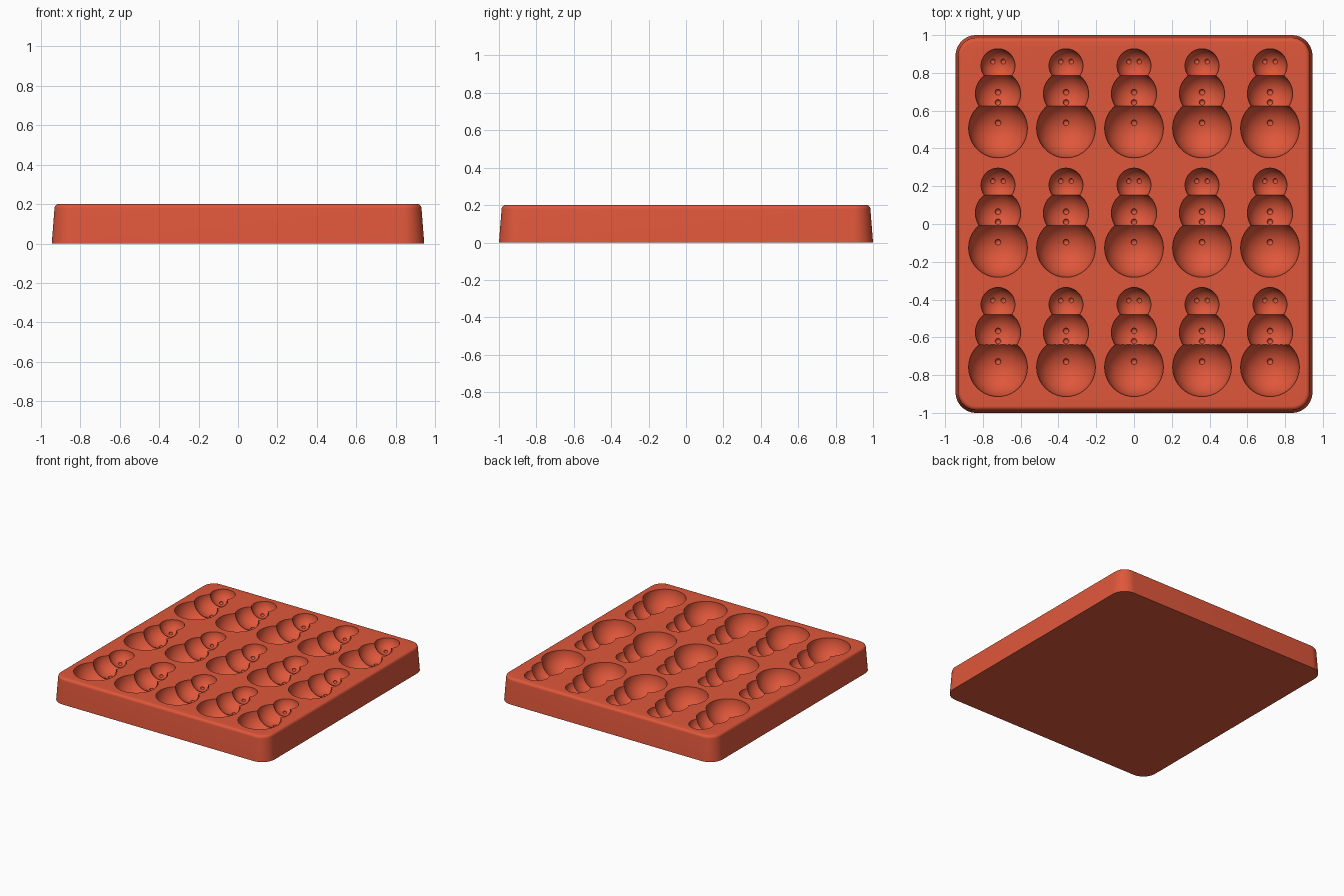
import bpy, bmesh, math
from mathutils import Matrix

cube = bpy.data.objects.get("Cube")
if cube:
    bpy.data.objects.remove(cube, do_unlink=True)

red = bpy.data.materials.new("brick_red")
red.use_nodes = True
color = (0.74, 0.095, 0.043, 1)
red.diffuse_color = color
red.node_tree.nodes["Principled BSDF"].inputs["Base Color"].default_value = color

TOP = 0.2
HALF_X, HALF_Y, CORNER = 0.945, 1.0, 0.11
COLUMNS = [0.36 * i for i in range(-2, 3)]
ROWS = [0.632 * i for i in (1, 0, -1)]


def make_object(name, bm):
    mesh = bpy.data.meshes.new(name)
    bm.to_mesh(mesh)
    bm.free()
    mesh.materials.append(red)
    obj = bpy.data.objects.new(name, mesh)
    bpy.context.collection.objects.link(obj)
    return obj


def rounded_ring(bm, inset, z, steps=12):
    """One rounded-rectangle loop of vertices."""
    r = CORNER - inset
    ring = []
    for k, (sx, sy) in enumerate([(1, 1), (-1, 1), (-1, -1), (1, -1)]):
        for s in range(steps + 1):
            a = math.pi / 2 * (k + s / steps)
            ring.append(bm.verts.new((sx * (HALF_X - CORNER) + r * math.cos(a),
                                      sy * (HALF_Y - CORNER) + r * math.sin(a), z)))
    return ring


# Tray body: drafted walls with a filleted top rim
bm = bmesh.new()
fillet = 0.022
profile = [(0, 0)]
for s in range(7):
    a = math.pi / 2 * s / 6
    profile.append((0.014 + fillet * (1 - math.cos(a)), TOP - fillet * (1 - math.sin(a))))
rings = [rounded_ring(bm, inset, z) for inset, z in profile]
for low, high in zip(rings, rings[1:]):
    for i in range(len(low)):
        j = (i + 1) % len(low)
        bm.faces.new((low[i], low[j], high[j], high[i]))
bm.faces.new(rings[0][::-1])
bm.faces.new(rings[-1])
bmesh.ops.recalc_face_normals(bm, faces=bm.faces[:])
tray = make_object("mold_tray", bm)


def carve(name, spots, radius, segments):
    """Cut a sphere at each (x, y, z) spot in every snowman cavity."""
    bm = bmesh.new()
    for cx in COLUMNS:
        for cy in ROWS:
            for x, y, z in spots:
                bmesh.ops.create_uvsphere(
                    bm, u_segments=segments, v_segments=segments // 2 + 1, radius=radius,
                    matrix=Matrix.Translation((cx + x, cy + y, z)))
    cutter = make_object(name, bm)
    cutter.hide_render = True
    mod = tray.modifiers.new(name, "BOOLEAN")
    mod.operation = "DIFFERENCE"
    mod.solver = "EXACT"
    mod.object = cutter
    bpy.context.view_layer.objects.active = tray
    bpy.ops.object.modifier_apply(modifier=mod.name)
    bpy.data.objects.remove(cutter, do_unlink=True)


# Body, chest and head hollows as (centre y, radius)
BODY, CHEST, HEAD = (-0.126, 0.156), (0.058, 0.12), (0.206, 0.09)
for name, (y, r) in zip(("body_hollow", "chest_hollow", "head_hollow"), (BODY, CHEST, HEAD)):
    carve(name, [(0, y, TOP)], r, 40)


def on_hollow(part, x, y):
    """Point on the floor of a hollow."""
    centre, r = part
    return (x, y, TOP - math.sqrt(r * r - x * x - (y - centre) ** 2))


# Button and eye dimples
carve("button_dimples", [on_hollow(BODY, 0, -0.096), on_hollow(CHEST, 0, 0.012),
                         on_hollow(CHEST, 0, 0.066)], 0.016, 12)
carve("eye_dimples", [on_hollow(HEAD, x, 0.228) for x in (-0.028, 0.028)], 0.014, 12)

# Smooth shading with crisp hollow edges
bpy.ops.object.select_all(action="DESELECT")
tray.select_set(True)
bpy.context.view_layer.objects.active = tray
bpy.ops.object.shade_smooth_by_angle(angle=math.radians(30))
